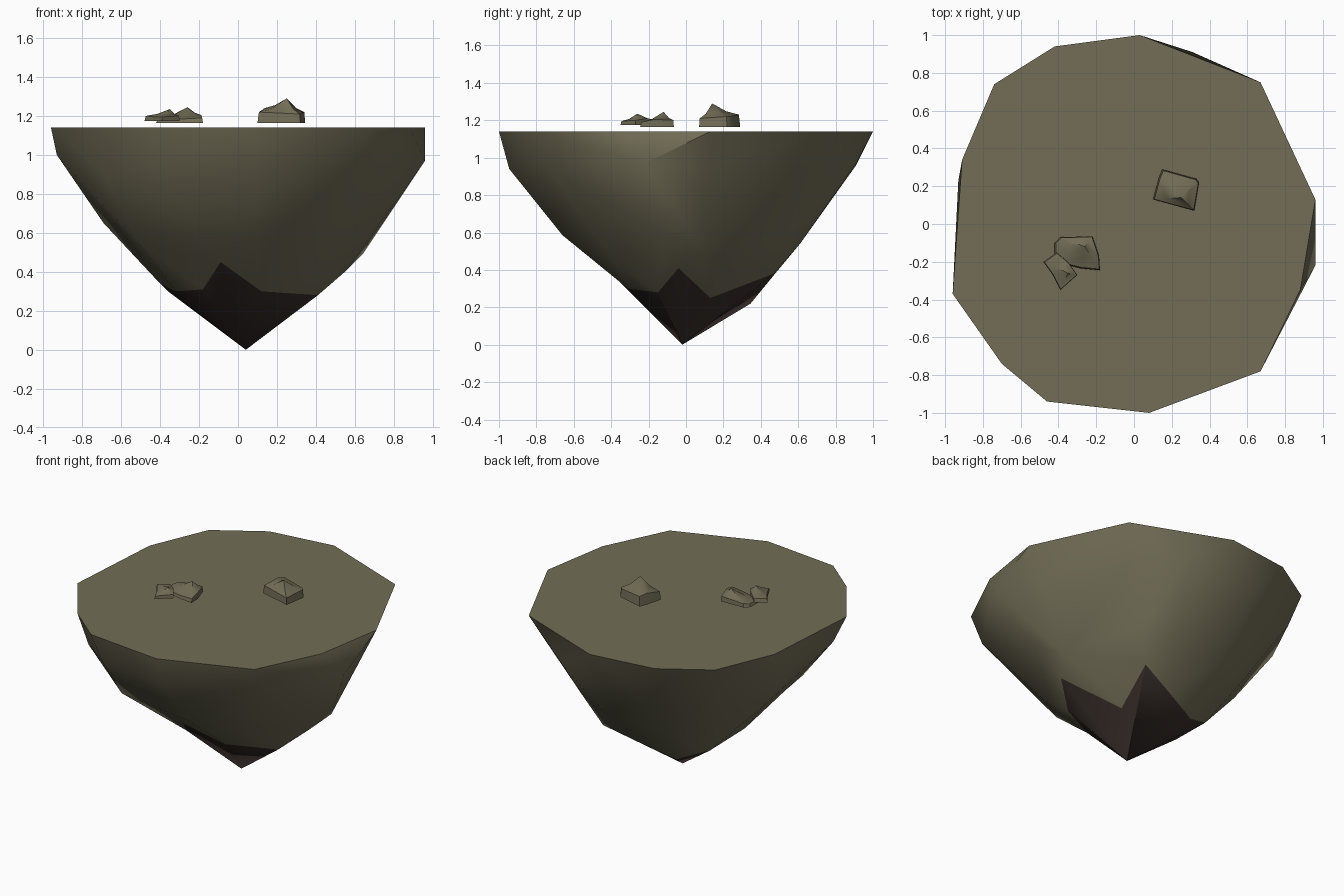
import bpy, bmesh, math

if "Cube" in bpy.data.objects:
    bpy.data.objects.remove(bpy.data.objects["Cube"])


def material(name, rgb):
    m = bpy.data.materials.new(name)
    m.diffuse_color = (*rgb, 1)
    m.use_nodes = True
    m.node_tree.nodes["Principled BSDF"].inputs["Base Color"].default_value = m.diffuse_color
    return m


olive = material("olive_earth", (0.168, 0.154, 0.094))
brown = material("dark_brown_rock", (0.040, 0.028, 0.024))


def finish(name, bm, mats, angle):
    bmesh.ops.recalc_face_normals(bm, faces=bm.faces[:])
    me = bpy.data.meshes.new(name)
    bm.to_mesh(me)
    bm.free()
    ob = bpy.data.objects.new(name, me)
    bpy.context.collection.objects.link(ob)
    for m in mats:
        me.materials.append(m)
    bpy.ops.object.select_all(action='DESELECT')
    ob.select_set(True)
    bpy.context.view_layer.objects.active = ob
    bpy.ops.object.shade_smooth_by_angle(angle=math.radians(angle))
    return ob


def bridge(bm, a, b, forward=()):
    """Join two rings with triangles, choosing the diagonal that bulges outward."""
    n = len(a)
    for i in range(n):
        j = (i + 1) % n
        if i in forward or (a[i].co + b[j].co).xy.length > (a[j].co + b[i].co).xy.length:
            tris = (a[i], a[j], b[j]), (a[i], b[j], b[i])
        else:
            tris = (a[i], a[j], b[i]), (a[j], b[j], b[i])
        for t in tris:
            bm.faces.new(t)


# Island: irregular rings from the rim down to the jagged dark tip
rim = [(.03, 1), (.67, .75), (.96, .13), (.88, -.35), (.67, -.78), (.08, -1),
       (-.46, -.94), (-.70, -.74), (-.96, -.37), (-.91, .34), (-.74, .74), (-.42, .94)]
upper = [(.31, .91, .97), (.58, .68, .95), (.867, .12, .95), (.96, -.22, .97),
         (.62, -.73, .94), (.08, -.945, .94), (-.40, -.90, .95), (-.68, -.65, .90),
         (-.93, -.27, 1.0), (-.93, .23, 1.0), (-.70, .66, .95), (-.25, .91, .96)]
middle = [(.18, .61, .54), (.40, .545, .58), (.64, .10, .49), (.70, -.12, .61),
          (.37, -.37, .43), (.08, -.66, .585), (-.22, -.61, .585), (-.52, -.52, .56),
          (-.63, -.32, .65), (-.69, .15, .65), (-.50, .42, .55), (-.20, .60, .53)]
jagged = [(.065, .41, .30), (.30, .47, .38), (.21, .13, .25), (.56, -.04, .41),
          (.41, -.15, .28), (.12, -.31, .30), (-.09, -.47, .45), (-.18, -.30, .31),
          (-.32, -.20, .30), (-.40, -.07, .34), (-.36, .26, .30), (-.17, .345, .22)]
bm = bmesh.new()
rings = [[bm.verts.new(p) for p in ring]
         for ring in ([(x, y, 1.14) for x, y in rim], upper, middle, jagged)]
bm.faces.new(rings[0])
for a, b, forward in zip(rings, rings[1:], ((), (), (4,))):
    bridge(bm, a, b, forward)
tip = bm.verts.new((.04, -.02, 0))
low = rings[-1]
for i in range(len(low)):
    bm.faces.new((low[i], low[(i + 1) % len(low)], tip)).material_index = 1
finish("island", bm, [olive, brown], 46)


# Small rocks hovering over the top: walled outline, shallow shoulder, small peak
def rock(name, outline, base, peak):
    bm = bmesh.new()

    def ring(inset, height):
        return [bm.verts.new((x + (peak[0] - x) * inset, y + (peak[1] - y) * inset,
                              height(z))) for x, y, z in outline]
    bottom = ring(0, lambda z: base)
    top = ring(.05, lambda z: z)
    shoulder = ring(.5, lambda z: z + (peak[2] - z) * .3)
    bm.faces.new(bottom)
    for a, b in ((bottom, top), (top, shoulder)):
        for i in range(len(a)):
            j = (i + 1) % len(a)
            bm.faces.new((a[i], a[j], b[j], b[i]))
    p = bm.verts.new(peak)
    for i in range(len(shoulder)):
        bm.faces.new((shoulder[i], shoulder[(i + 1) % len(shoulder)], p))
    finish(name, bm, [olive], 40)


rock("right_rock", [(.10, .13, 1.22), (.32, .07, 1.21), (.345, .22, 1.22), (.33, .24, 1.22),
                    (.15, .29, 1.23), (.13, .24, 1.24)], 1.165, (.25, .14, 1.29))
rock("left_rock", [(-.42, -.20, 1.18), (-.28, -.235, 1.185), (-.18, -.245, 1.19),
                   (-.185, -.17, 1.205), (-.22, -.065, 1.20), (-.39, -.07, 1.19),
                   (-.42, -.10, 1.185)], 1.165, (-.26, -.12, 1.245))
rock("left_small_rock", [(-.48, -.20, 1.20), (-.43, -.27, 1.195), (-.39, -.35, 1.195),
                         (-.30, -.27, 1.20), (-.35, -.20, 1.21), (-.41, -.15, 1.20)],
     1.175, (-.35, -.26, 1.235))
